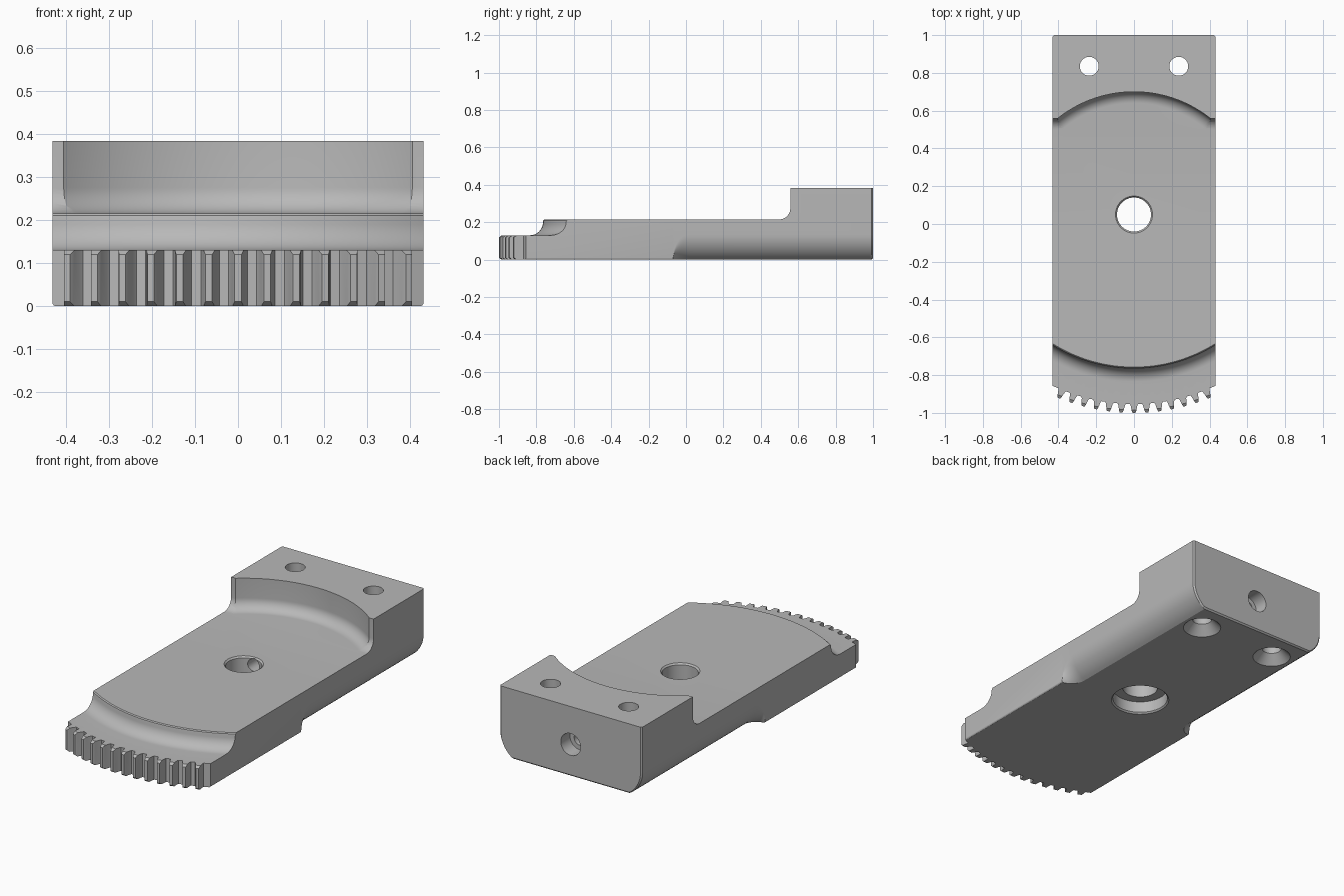
import bpy, bmesh, math
from mathutils import Matrix

if "Cube" in bpy.data.objects:
    bpy.data.objects.remove(bpy.data.objects["Cube"])

PIVOT = 0.05          # y of the swing centre
HALF = 0.432          # half width
TOP, FLOOR = 0.383, 0.215

grey = bpy.data.materials.new("plain grey")
grey.diffuse_color = (0.48, 0.48, 0.48, 1)
grey.use_nodes = True
grey.node_tree.nodes["Principled BSDF"].inputs["Base Color"].default_value = grey.diffuse_color


def finish(bm, name):
    bmesh.ops.remove_doubles(bm, verts=bm.verts, dist=1e-6)
    bmesh.ops.recalc_face_normals(bm, faces=bm.faces)
    me = bpy.data.meshes.new(name)
    bm.to_mesh(me)
    bm.free()
    me.materials.append(grey)
    ob = bpy.data.objects.new(name, me)
    bpy.context.collection.objects.link(ob)
    return ob


def loft(name, sections):
    """Skin closed 3D loops of equal length and cap both ends."""
    bm = bmesh.new()
    rings = [[bm.verts.new(p) for p in s] for s in sections]
    n = len(rings[0])
    for a, b in zip(rings, rings[1:]):
        for i in range(n):
            j = (i + 1) % n
            bm.faces.new((a[i], a[j], b[j], b[i]))
    bm.faces.new(rings[0])
    bm.faces.new(rings[-1])
    return finish(bm, name)


def lathe(name, profile, loc, segs=64, start=0, end=360, rot_x=0):
    """Turn a closed (radius, z) profile about z, fully or over a sector."""
    m = Matrix.Translation(loc) @ Matrix.Rotation(math.radians(rot_x), 4, 'X')
    full = end - start == 360
    sections = []
    for k in range(segs + (not full)):
        a = math.radians(start + (end - start) * k / segs)
        sections.append([m @ Matrix.Rotation(a, 4, 'Z') @
                         Matrix.Translation((r, 0, z)).to_translation() for r, z in profile])
    if not full:
        return loft(name, sections)
    bm = bmesh.new()
    rings = [[bm.verts.new(p) for p in s] for s in sections]
    n = len(profile)
    for k in range(segs):
        a, b = rings[k], rings[(k + 1) % segs]
        for i in range(n):
            j = (i + 1) % n
            if profile[i][0] == 0 and profile[j][0] == 0:
                continue
            if profile[i][0] == 0:
                bm.faces.new((a[i], a[j], b[j]))
            elif profile[j][0] == 0:
                bm.faces.new((a[i], a[j], b[i]))
            else:
                bm.faces.new((a[i], a[j], b[j], b[i]))
    return finish(bm, name)


def fillet(cx, cz, r, n=10):
    """Quarter arc from straight below the centre to its positive side."""
    return [(cx + r * math.sin(t), cz - r * math.cos(t))
            for t in (math.pi / 2 * i / n for i in range(n + 1))]


# Body: block whose lower side corners become rounded toward the back
def section(y, s, inset=0.0):
    w, v, r, sweep = HALF - inset, 0.135 * s, 0.154 * s, math.radians(61)
    arc = [(w - r + r * math.cos(sweep * i / 10), max(inset, v - r * math.sin(sweep * i / 10)))
           for i in range(11)]
    half = [(w, TOP)] + arc
    loop = half + [(-x, z) for x, z in reversed(half)]
    return [(x, y, z) for x, z in loop]


stations = [section(-1.1, 0.07), section(-0.07, 0.07)]
for i in range(1, 11):
    u = i / 10
    stations.append(section(-0.07 + 0.09 * u, max(0.07, math.sqrt(1 - (1 - u) ** 2))))
stations += [section(0.992, 1), section(1.0, 1, 0.008)]
body = loft("swing_plate", stations)


def cut(cutter, operation='DIFFERENCE'):
    mod = body.modifiers.new("cut", 'BOOLEAN')
    mod.operation, mod.solver, mod.object = operation, 'EXACT', cutter
    bpy.context.view_layer.objects.active = body
    bpy.ops.object.modifier_apply(modifier=mod.name)
    bpy.data.objects.remove(cutter)


# Toothed front edge
outline = []


def polar(r, a):
    outline.append((r * math.sin(a), PIVOT - r * math.cos(a)))


pitch = 0.0648
for i in range(5):
    polar(1.005, -0.64 + 0.045 * i)
for k in range(-6, 7):
    flank = [(1.003, 0.0215), (1.011, 0.0178), (1.04, 0.0112), (1.05, 0.0072)]
    for r, a in flank:
        polar(r, k * pitch - a)
    for r, a in reversed(flank):
        polar(r, k * pitch + a)
for i in range(4, -1, -1):
    polar(1.005, 0.64 - 0.045 * i)
outline += [(0.6, 1.1), (-0.6, 1.1)]
cut(loft("tooth_outline", [[(x, y, z) for x, y in outline] for z in (-0.2, 0.7)]), 'INTERSECT')

# Lowered deck with a filleted straight shoulder, then the round shoulder
deck = [(-1.3, FLOOR)] + fillet(0.498, FLOOR + 0.06, 0.06) + [(0.558, 0.6), (-1.3, 0.6)]
cut(loft("deck_cutter", [[(x, y, z) for y, z in deck] for x in (-0.7, 0.7)]))
bowl = [(0, FLOOR + 0.0001)] + fillet(0.59, FLOOR + 0.0601, 0.06) + [(0.65, 0.6), (0, 0.6)]
cut(lathe("shoulder_cutter", bowl, (0, PIVOT, 0), 160))

# Curved step down to the teeth, and the chamfers of the tooth tips
cove = [(0.885 - 0.07 * math.cos(t), 0.20 - 0.07 * math.sin(t))
        for t in (math.pi / 2 * i / 10 for i in range(11))]
step = [(0.806, 0.6), (0.806, 0.2165), (0.813, 0.21)] + cove + [
    (1.035, 0.13), (1.06, 0.112), (1.4, 0.112), (1.4, 0.6)]
cut(lathe("step_cutter", step, (0, PIVOT, 0), 80, -150, -30))
under = [(1.035, -0.002), (1.06, 0.018), (1.4, 0.018), (1.4, -0.1), (1.035, -0.1)]
cut(lathe("tip_cutter", under, (0, PIVOT, 0), 80, -150, -30))

# Stepped centre bore
bore = [(0, -0.1), (0.15, -0.1), (0.15, 0), (0.142, 0.008), (0.142, 0.07), (0.09, 0.07),
        (0.09, 0.207), (0.099, 0.216), (0.099, 0.6), (0, 0.6)]
cut(lathe("bore_cutter", bore, (0, PIVOT, 0)))

# Two countersunk bolt holes
for side in (-1, 1):
    bolt = [(0, -0.1), (0.098, -0.1), (0.098, 0), (0.05, 0.05), (0.05, 0.6), (0, 0.6)]
    cut(lathe("bolt_cutter", bolt, (0.237 * side, 0.835, 0), 48))

# Stepped hole from the back face into the bore
back = [(0, 0.1), (0.035, 0.1), (0.035, 0.92), (0.06, 0.92), (0.06, 1.1), (0, 1.1)]
cut(lathe("back_hole_cutter", back, (0, 0, 0.175), 40, rot_x=-90))

bpy.ops.object.select_all(action='DESELECT')
body.select_set(True)
bpy.context.view_layer.objects.active = body
bpy.ops.object.shade_smooth_by_angle(angle=math.radians(28))
